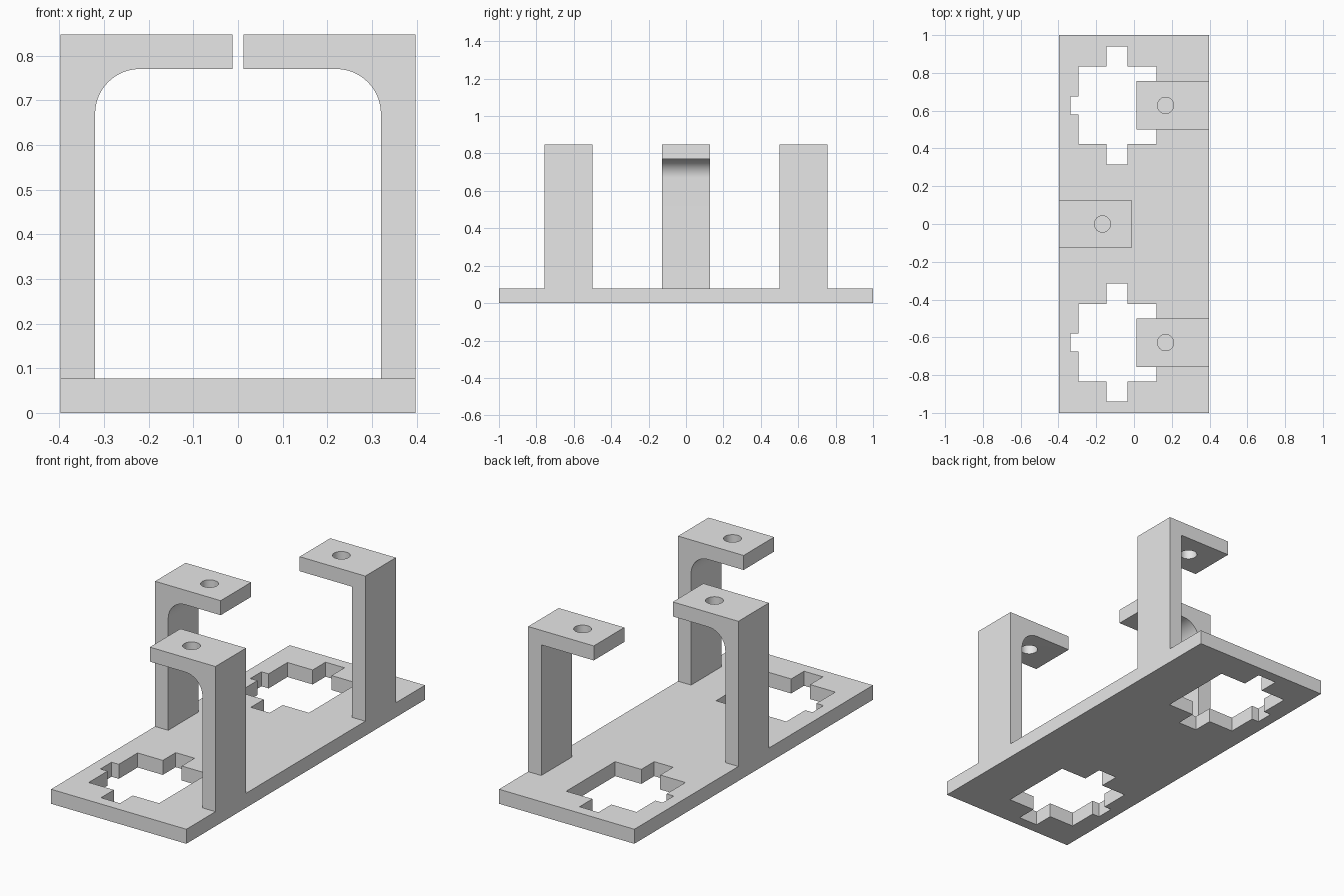
import bpy, bmesh, math
from mathutils import Vector

cube = bpy.data.objects.get("Cube")
if cube:
    bpy.data.objects.remove(cube, do_unlink=True)

HALF_W, HALF_L, HEIGHT = 0.397, 1.0, 0.847
THICK = 0.077          # base and bracket wall thickness
ARM_Y = 0.628          # distance of outer brackets and cutouts from centre
HOLE_X, HOLE_R = 0.167, 0.043

grey = bpy.data.materials.new("light grey")
grey.use_nodes = True
grey.diffuse_color = (0.8, 0.8, 0.8, 1)
grey.node_tree.nodes["Principled BSDF"].inputs["Base Color"].default_value = (0.8, 0.8, 0.8, 1)


def prism(name, points, direction):
    """Extrude a closed outline along a direction."""
    bm = bmesh.new()
    face = bm.faces.new([bm.verts.new(p) for p in points])
    ext = bmesh.ops.extrude_face_region(bm, geom=[face])
    moved = [v for v in ext["geom"] if isinstance(v, bmesh.types.BMVert)]
    bmesh.ops.translate(bm, verts=moved, vec=Vector(direction))
    bmesh.ops.recalc_face_normals(bm, faces=bm.faces)
    mesh = bpy.data.meshes.new(name)
    bm.to_mesh(mesh)
    bm.free()
    mesh.materials.append(grey)
    obj = bpy.data.objects.new(name, mesh)
    bpy.context.collection.objects.link(obj)
    return obj


def activate(obj):
    bpy.ops.object.select_all(action='DESELECT')
    obj.select_set(True)
    bpy.context.view_layer.objects.active = obj


def cut(obj, cutter):
    mod = obj.modifiers.new("cut", 'BOOLEAN')
    mod.operation, mod.solver, mod.object = 'DIFFERENCE', 'EXACT', cutter
    activate(obj)
    bpy.ops.object.modifier_apply(modifier=mod.name)
    bpy.data.objects.remove(cutter, do_unlink=True)


# Base plate with two stepped openings
base = prism("base_plate", [(x, y, 0) for x, y in (
    (-HALF_W, -HALF_L), (HALF_W, -HALF_L), (HALF_W, HALF_L), (-HALF_W, HALF_L))],
    (0, 0, THICK))
upper = [(0.12, 0.205), (-0.034, 0.205), (-0.034, 0.313), (-0.145, 0.313),
         (-0.145, 0.205), (-0.293, 0.205), (-0.293, 0.047), (-0.335, 0.047)]
outline = upper + [(x, -y) for x, y in reversed(upper)]
for yc in (-ARM_Y, ARM_Y):
    cut(base, prism("opening_cutter", [(x, yc + y, -0.1) for x, y in outline], (0, 0, 0.3)))


def bracket(name, side, yc, radius):
    """Upright with an inward arm; radius rounds the inner corner."""
    inner, under, tip = 0.32, HEIGHT - THICK, 0.012
    if radius:
        corner = [(inner - radius + radius * math.cos(a), under - radius + radius * math.sin(a))
                  for a in (math.pi / 2 * i / 16 for i in range(17))]
    else:
        corner = [(inner, under)]
    profile = [(HALF_W, THICK), (inner, THICK)] + corner + [
        (tip, under), (tip, HEIGHT), (HALF_W, HEIGHT)]
    obj = prism(name, [(side * x, yc - 0.128, z) for x, z in profile], (0, 0.256, 0))
    # Screw hole through the arm
    ring = [2 * math.pi * i / 40 for i in range(40)]
    cut(obj, prism("hole_cutter", [(side * HOLE_X + HOLE_R * math.cos(a),
                                    yc + HOLE_R * math.sin(a), 0.7) for a in ring], (0, 0, 0.3)))
    activate(obj)
    bpy.ops.object.shade_smooth_by_angle(angle=math.radians(30))


bracket("front_bracket", 1, -ARM_Y, 0.1)
bracket("middle_bracket", -1, 0, 0.1)
bracket("back_bracket", 1, ARM_Y, 0)
